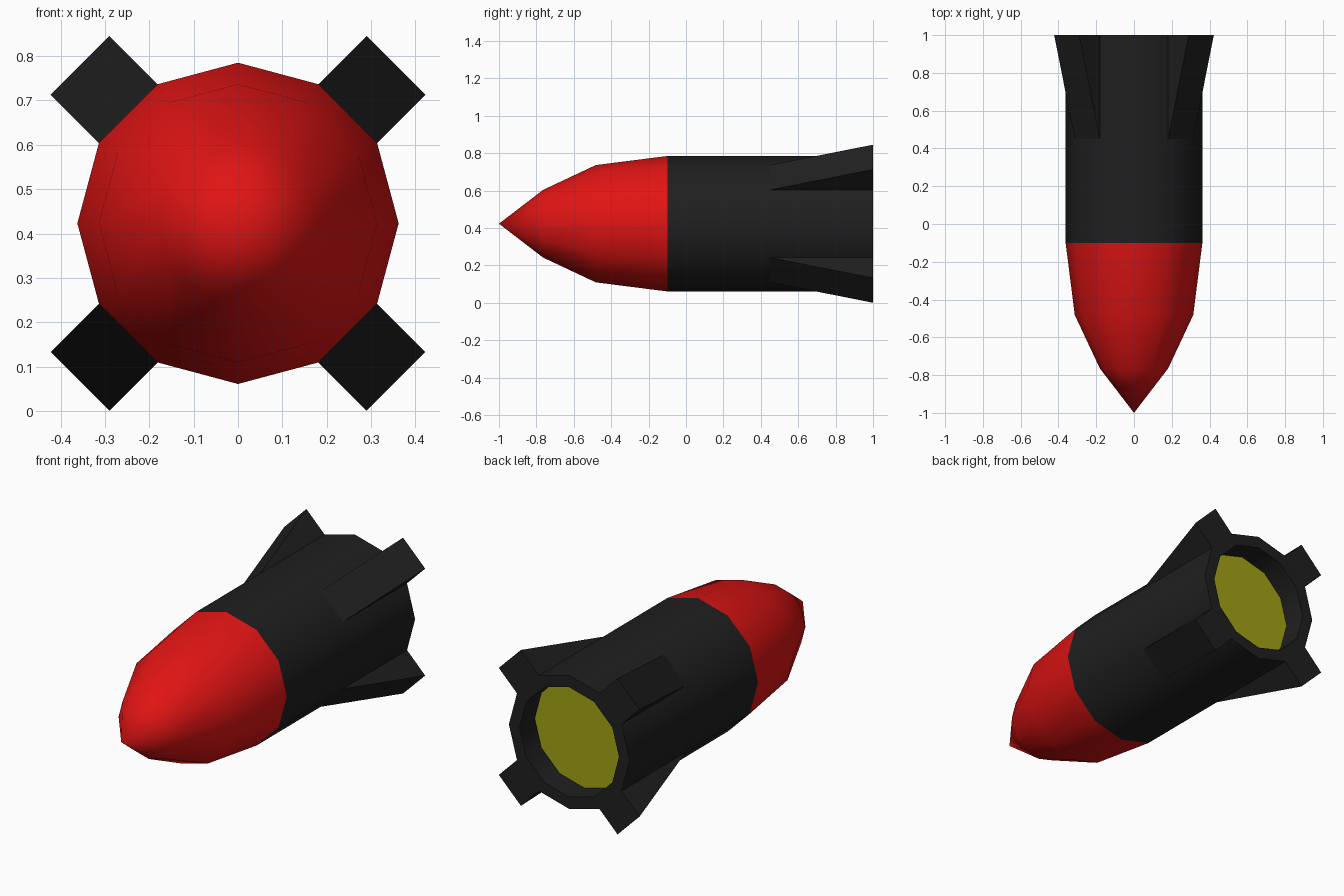
import bpy, bmesh, math
from mathutils import Matrix

if "Cube" in bpy.data.objects:
    bpy.data.objects.remove(bpy.data.objects["Cube"])

CZ, R, SIDES = 0.423, 0.362, 12


def paint(name, rgb):
    mat = bpy.data.materials.new(name)
    mat.diffuse_color = (*rgb, 1)
    mat.use_nodes = True
    mat.node_tree.nodes["Principled BSDF"].inputs["Base Color"].default_value = mat.diffuse_color
    return mat


RED = paint("red", (0.75, 0.007, 0.007))
BLACK = paint("black", (0.014, 0.014, 0.014))
YELLOW = paint("yellow", (0.36, 0.36, 0.008))


def finish(bm, name, mat, angle):
    mesh = bpy.data.meshes.new(name)
    bm.to_mesh(mesh)
    bm.free()
    mesh.materials.append(mat)
    obj = bpy.data.objects.new(name, mesh)
    bpy.context.collection.objects.link(obj)
    obj.location.z = CZ
    bpy.ops.object.select_all(action='DESELECT')
    obj.select_set(True)
    bpy.context.view_layer.objects.active = obj
    bpy.ops.object.shade_smooth_by_angle(angle=math.radians(angle))
    return obj


def revolve(name, profile, mat):
    """Spin (y, radius) points around the y axis into a 12-sided skin."""
    bm = bmesh.new()
    rings = []
    for y, r in profile:
        rings.append([bm.verts.new((r * math.cos(i * math.tau / SIDES), y,
                                    r * math.sin(i * math.tau / SIDES)))
                      for i in range(SIDES)])
    for a, b in zip(rings, rings[1:]):
        for i in range(SIDES):
            k = (i + 1) % SIDES
            bm.faces.new((a[i], b[i], b[k], a[k]))
    bmesh.ops.remove_doubles(bm, verts=bm.verts[:], dist=1e-5)
    return finish(bm, name, mat, 40)


# Pointed nose
revolve("nose_cone", [(-1, 0), (-0.764, R * 0.5), (-0.482, R * 0.866), (-0.1, R)], RED)

# Body tube with rear rim and recess wall
revolve("body", [(-0.1, R), (1, R), (1, 0.298), (0.87, 0.298)], BLACK)

# Recessed exhaust disc
revolve("exhaust", [(0.87, 0.298), (0.87, 0)], YELLOW)

# Four wedge fins growing out of the diagonal body faces
flat = R * math.cos(math.pi / SIDES)
half = R * math.sin(math.pi / SIDES)
bm = bmesh.new()
for n in range(4):
    rot = Matrix.Rotation(math.radians(45 + 90 * n), 4, 'Y')
    v = [bm.verts.new(rot @ p.to_3d()) for p in
         (Matrix.Translation((x, y, s * half)).to_translation()
          for x, y in ((flat, 0.45), (flat, 1), (flat + 0.154, 1)) for s in (-1, 1))]
    bm.faces.new((v[0], v[1], v[5], v[4]))
    bm.faces.new((v[0], v[2], v[3], v[1]))
    bm.faces.new((v[2], v[4], v[5], v[3]))
    bm.faces.new((v[0], v[4], v[2]))
    bm.faces.new((v[1], v[3], v[5]))
bmesh.ops.recalc_face_normals(bm, faces=bm.faces[:])
finish(bm, "fins", BLACK, 30)
